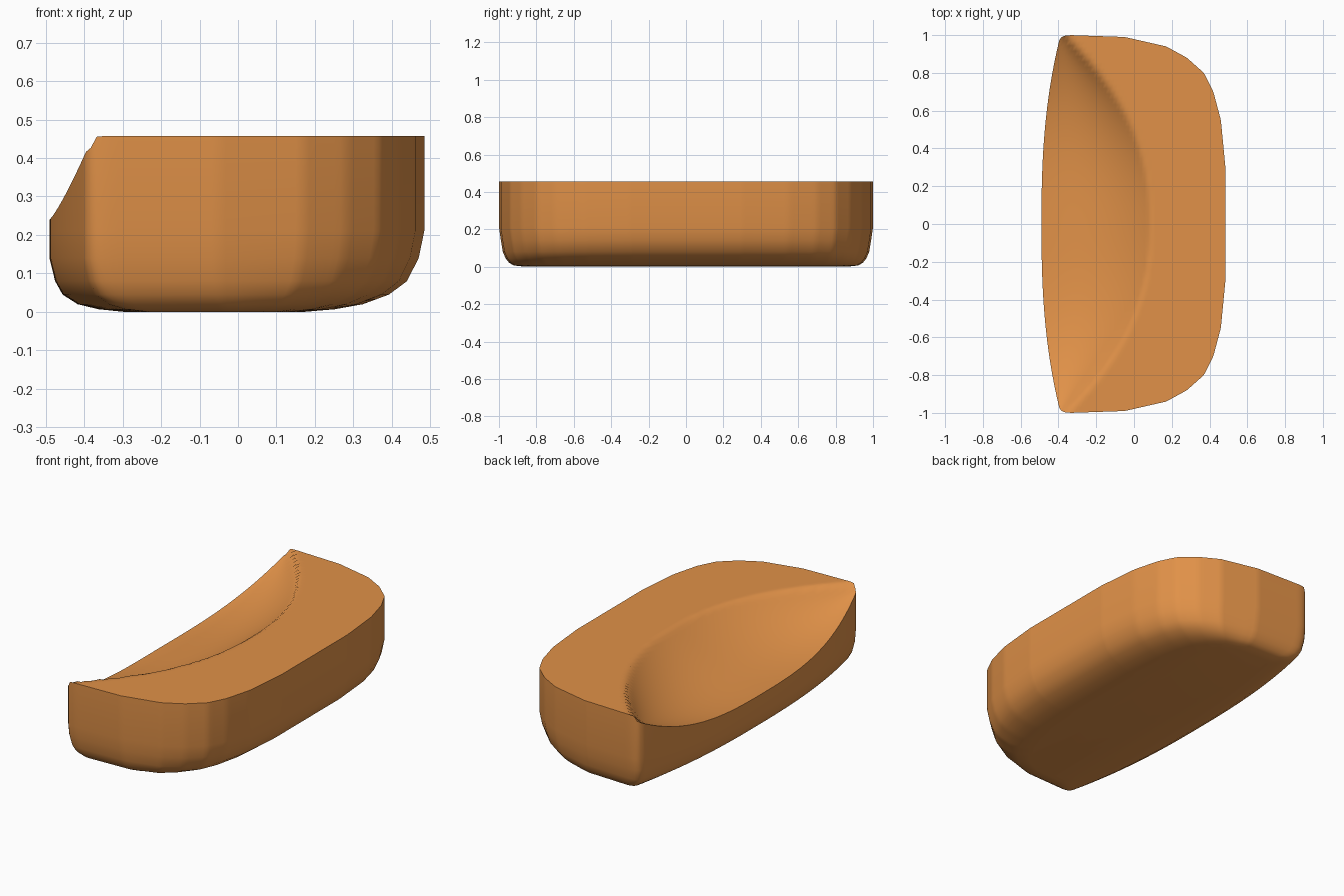
import bpy, bmesh, math

if "Cube" in bpy.data.objects:
    bpy.data.objects.remove(bpy.data.objects["Cube"])

N = 72  # grid resolution of the top surface

# plan outline of one end, from the pinched left corner to the straight right side
END = [(-.395, .975), (-.378, .995), (-.34, 1), (-.05, .99), (.17, .94), (.28, .88),
       (.37, .80), (.42, .70), (.46, .55), (.484, .30)]
lens = [0]
for a, b in zip(END, END[1:]):
    lens.append(lens[-1] + math.dist(a, b))


def end_point(u):
    s = u * lens[-1]
    for i in range(len(END) - 1):
        if s <= lens[i + 1] + 1e-9:
            t = (s - lens[i]) / (lens[i + 1] - lens[i])
            return [p + (q - p) * t for p, q in zip(END[i], END[i + 1])]
    return END[-1]


def top_height(x, y):
    # flat top with a scoop running out through the left side
    a = min(abs(y), 1)
    left = -.39 - .1 * (1 - a ** 2.5)
    crest = .09 - .46 * a ** 2.3
    rim = .24 + .19 * a ** 3
    t = max(0, min(1, (crest - x) / (crest - left)))
    return .457 - (.457 - rim) * (1 - (1 - t) ** 2.2)


bm = bmesh.new()

# scooped top surface
grid = []
for i in range(N + 1):
    u = i / N
    ex, ey = end_point(u)
    col = []
    for j in range(N + 1):
        v = 2 * j / N - 1
        x = ex - .095 * (1 - u) * (1 - abs(v) ** 2.5)
        y = ey * v
        col.append(bm.verts.new((x, y, top_height(x, y))))
    grid.append(col)
for i in range(N):
    for j in range(N):
        bm.faces.new((grid[i][j], grid[i + 1][j], grid[i + 1][j + 1], grid[i][j + 1]))

# side walls curving under to a flat base: height, right, left and end scale
LEVELS = [(.21, 1, 1, 1), (.14, .97, 1, .99), (.08, .907, .97, .98), (.045, .81, .93, .965),
          (.02, .67, .85, .945), (.007, .52, .74, .92), (0, .35, .6, .86)]
ring = ([grid[i][0] for i in range(N)] + [grid[N][j] for j in range(N)]
        + [grid[i][N] for i in range(N, 0, -1)] + [grid[0][j] for j in range(N, 0, -1)])
outline = [v.co.copy() for v in ring]
for z, right, left, end in LEVELS:
    new = [bm.verts.new((p.x * (right if p.x > 0 else left), p.y * end, z)) for p in outline]
    for k in range(len(ring)):
        m = (k + 1) % len(ring)
        bm.faces.new((ring[k], new[k], new[m], ring[m]))
    ring = new
bm.faces.new(ring[::-1])
bmesh.ops.recalc_face_normals(bm, faces=bm.faces)

mesh = bpy.data.meshes.new("scooped_body")
bm.to_mesh(mesh)
bm.free()
body = bpy.data.objects.new("scooped_body", mesh)
bpy.context.collection.objects.link(body)

# single orange colour
mat = bpy.data.materials.new("warm orange")
mat.diffuse_color = (.75, .285, .065, 1)
mat.use_nodes = True
mat.node_tree.nodes["Principled BSDF"].inputs["Base Color"].default_value = mat.diffuse_color
mesh.materials.append(mat)

bpy.context.view_layer.objects.active = body
body.select_set(True)
bpy.ops.object.shade_smooth_by_angle(angle=math.radians(40))
